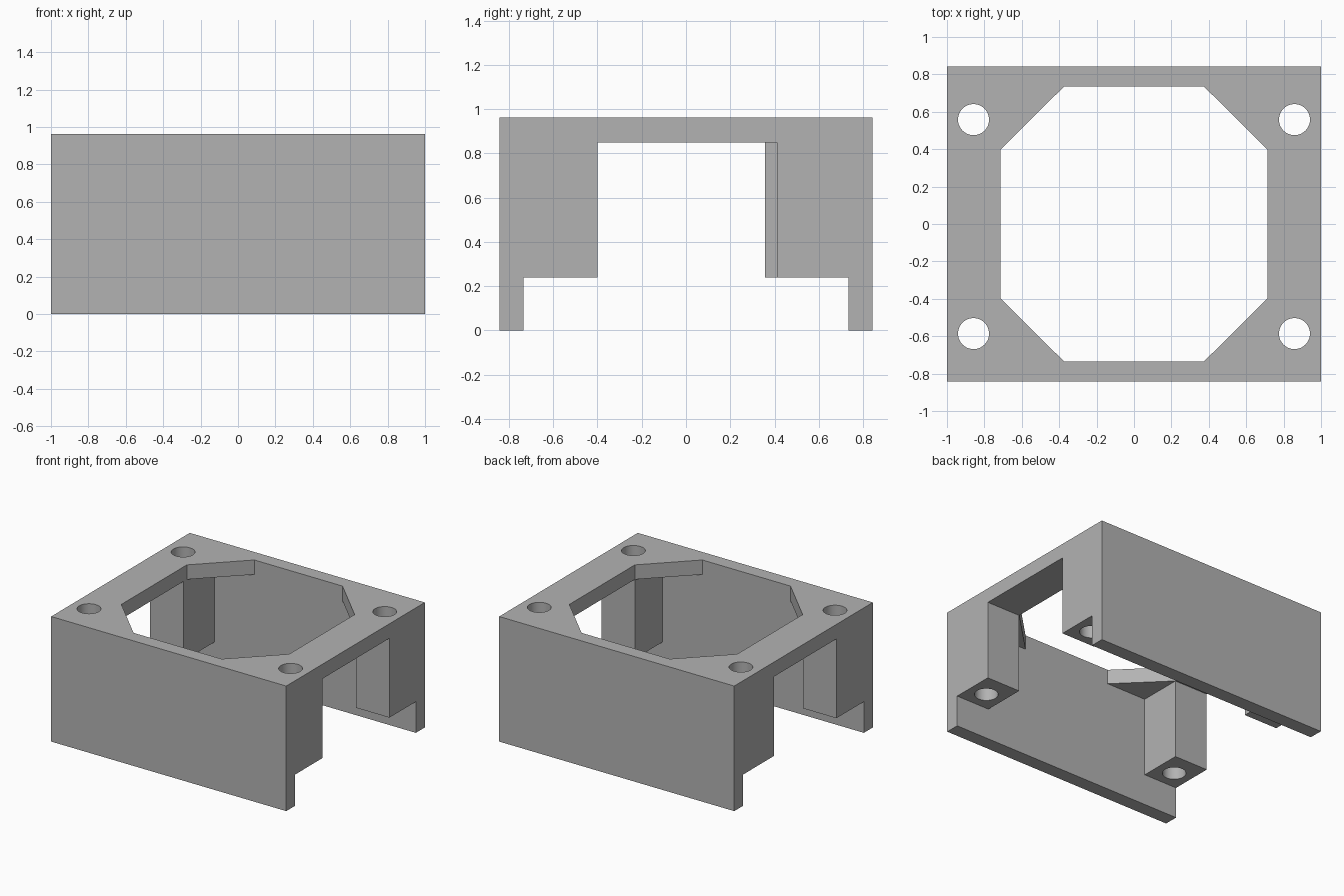
import bpy, bmesh
from math import radians

if "Cube" in bpy.data.objects:
    bpy.data.objects.remove(bpy.data.objects["Cube"], do_unlink=True)

HALF_X, HALF_Y, HEIGHT = 1.0, 0.842, 0.962
IN_X, IN_Y = 0.714, 0.734        # inner edges of posts and walls
POST_Z, PLATE_Z = 0.24, 0.85     # post underside, plate underside

grey = bpy.data.materials.new("matte grey")
grey.use_nodes = True
colour = (0.45, 0.45, 0.45, 1)
grey.diffuse_color = colour
grey.node_tree.nodes["Principled BSDF"].inputs["Base Color"].default_value = colour


def finish(name, bm):
    bmesh.ops.recalc_face_normals(bm, faces=bm.faces)
    mesh = bpy.data.meshes.new(name)
    bm.to_mesh(mesh)
    bm.free()
    mesh.materials.append(grey)
    obj = bpy.data.objects.new(name, mesh)
    bpy.context.collection.objects.link(obj)
    return obj


def prism(name, outline, z0, z1):
    """Vertical prism over an outline of (x, y) points."""
    bm = bmesh.new()
    face = bm.faces.new([bm.verts.new((x, y, z0)) for x, y in outline])
    top = bmesh.ops.extrude_face_region(bm, geom=[face])["geom"]
    verts = [v for v in top if isinstance(v, bmesh.types.BMVert)]
    bmesh.ops.translate(bm, verts=verts, vec=(0, 0, z1 - z0))
    return finish(name, bm)


def box(name, x0, x1, y0, y1, z0, z1):
    return prism(name, [(x0, y0), (x1, y0), (x1, y1), (x0, y1)], z0, z1)


def cut(body, cutter):
    cutter.hide_render = True
    mod = body.modifiers.new(cutter.name, "BOOLEAN")
    mod.operation, mod.solver, mod.object = "DIFFERENCE", "EXACT", cutter
    bpy.ops.object.modifier_apply(modifier=mod.name)
    bpy.data.objects.remove(cutter, do_unlink=True)


# Solid block
bracket = box("fan_bracket", -HALF_X, HALF_X, -HALF_Y, HALF_Y, 0, HEIGHT)
bpy.context.view_layer.objects.active = bracket
bracket.select_set(True)

# Channel below the posts, leaving the front and back walls
cut(bracket, box("channel", -1.2, 1.2, -IN_Y, IN_Y, -0.2, POST_Z))

# Space between the left and right posts, under the top plate
cut(bracket, box("cavity", -IN_X, IN_X, -IN_Y, IN_Y, -0.2, PLATE_Z))

# Side openings between front and back posts; the right one is narrower
cut(bracket, box("left_opening", 0.1, 1.2, -0.4, 0.412, -0.2, PLATE_Z))
cut(bracket, box("right_opening", -1.2, -0.1, -0.4, 0.357, -0.2, PLATE_Z))

# Eight-sided opening in the top plate
a, b = 0.375, 0.398
octagon = [(a, -IN_Y), (IN_X, -b), (IN_X, b), (a, IN_Y),
           (-a, IN_Y), (-IN_X, b), (-IN_X, -b), (-a, -IN_Y)]
cut(bracket, prism("plate_opening", octagon, 0.7, 1.2))

# Screw holes through the corner posts
for x in (-0.858, 0.858):
    for y in (-0.586, 0.558):
        bm = bmesh.new()
        bmesh.ops.create_cone(bm, cap_ends=True, segments=48, radius1=0.083,
                              radius2=0.083, depth=3)
        bmesh.ops.translate(bm, verts=bm.verts, vec=(x, y, 0.5))
        cut(bracket, finish("screw_hole", bm))

bpy.ops.object.shade_smooth_by_angle(angle=radians(30))
